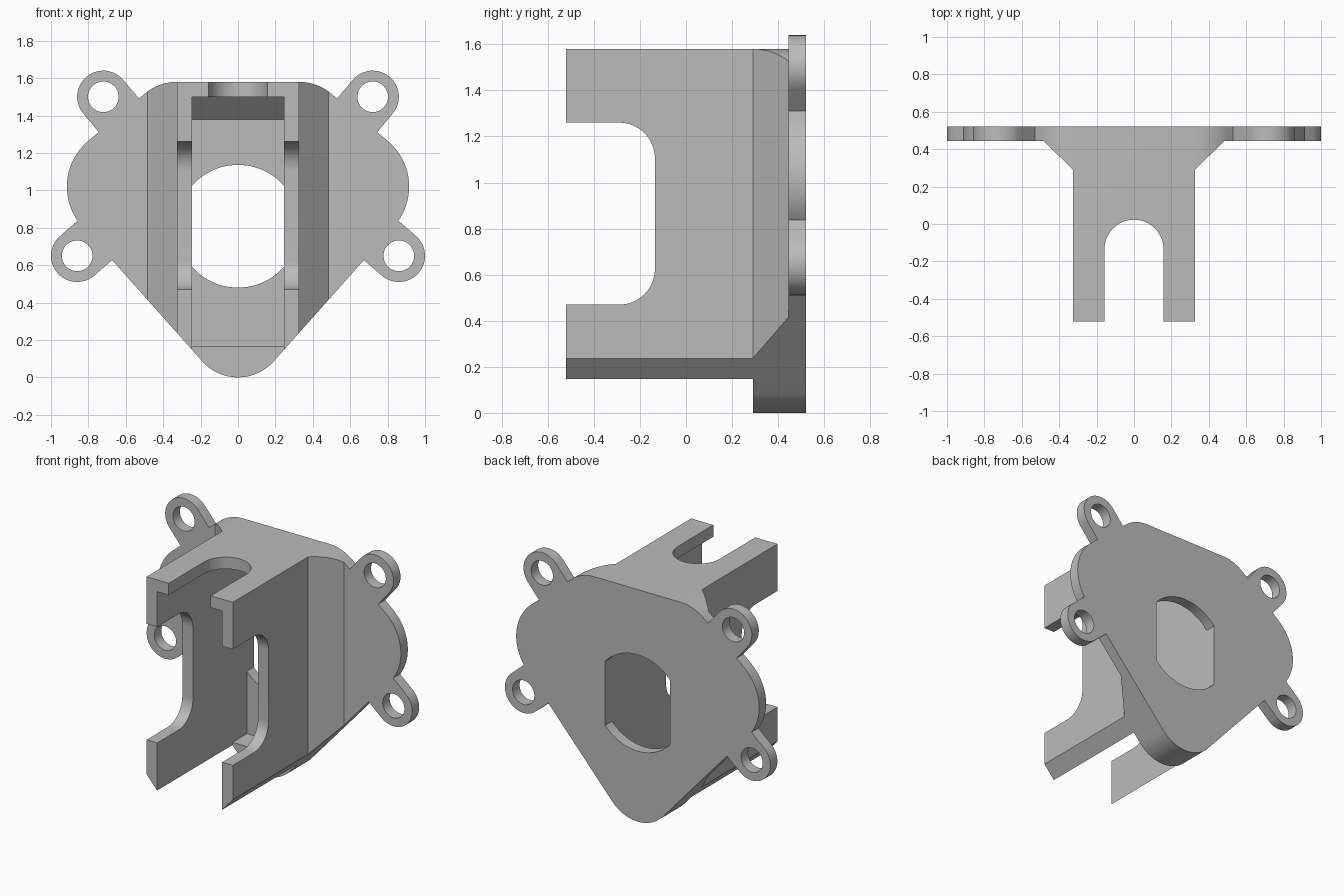
import bpy, bmesh
from math import sin, cos, radians, acos, degrees
from mathutils import Vector

if "Cube" in bpy.data.objects:
    bpy.data.objects.remove(bpy.data.objects["Cube"], do_unlink=True)


def arc(cx, cy, r, start, end, steps=16):
    angles = [radians(start + (end - start) * i / steps) for i in range(steps + 1)]
    return [(cx + r * cos(a), cy + r * sin(a)) for a in angles]


def prism(name, points, axis, lo, hi):
    """Extrude a flat profile along one axis."""
    place = {"X": lambda a, b, d: (d, a, b),
             "Y": lambda a, b, d: (a, d, b),
             "Z": lambda a, b, d: (a, b, d)}[axis]
    bm = bmesh.new()
    low = [bm.verts.new(place(a, b, lo)) for a, b in points]
    high = [bm.verts.new(place(a, b, hi)) for a, b in points]
    bm.faces.new(low)
    bm.faces.new(high)
    for i in range(len(points)):
        j = (i + 1) % len(points)
        bm.faces.new((low[i], low[j], high[j], high[i]))
    bmesh.ops.recalc_face_normals(bm, faces=bm.faces)
    mesh = bpy.data.meshes.new(name)
    bm.to_mesh(mesh)
    bm.free()
    obj = bpy.data.objects.new(name, mesh)
    bpy.context.collection.objects.link(obj)
    return obj


def combine(target, tool, operation):
    """Apply a boolean and throw the tool away."""
    mod = target.modifiers.new("cut", "BOOLEAN")
    mod.operation = operation
    mod.solver = "EXACT"
    mod.object = tool
    bpy.context.view_layer.objects.active = target
    bpy.ops.object.modifier_apply(modifier=mod.name)
    bpy.data.objects.remove(tool, do_unlink=True)


def mirrored(points):
    return points + [(-x, y) for x, y in reversed(points)]


FRONT, BACK, PLATE, STEP = -0.52, 0.52, 0.445, 0.29
WALL_OUT, WALL_IN = 0.325, 0.245

# Shield outline: rounded bottom, side bulge, rounded top corner
right_half = (arc(0, 0.256, 0.256, -90, -41)[1:]
              + arc(0.597, 1.02, 0.318, -41, 50, 28)
              + arc(WALL_OUT, 1.31, 0.27, 50, 90))
outline = mirrored(right_half) + [(0, 0)]
bracket = prism("mount_bracket", outline, "Y", FRONT, BACK)

# Plan shape: narrow arms, flared root, full-width back plate
plan = mirrored([(WALL_OUT, -0.7), (WALL_OUT, STEP), (0.485, PLATE),
                 (1.2, PLATE), (1.2, 0.7)])
combine(bracket, prism("plan_cutter", plan, "Z", -0.2, 1.8), "INTERSECT")

# Screw ears on both sides
EARS = [(0.72, 1.50, 50), (0.86, 0.65, -41)]
for side in (1, -1):
    for x, z, angle in EARS:
        tip = arc(x, z, 0.14, angle - 90, angle + 90, 24)
        back = Vector((cos(radians(angle)), sin(radians(angle)))) * 0.22
        ear = tip + [(tip[-1][0] - back.x, tip[-1][1] - back.y),
                     (tip[0][0] - back.x, tip[0][1] - back.y)]
        ear = [(side * a, b) for a, b in ear]
        combine(bracket, prism("screw_ear", ear, "Y", PLATE, BACK), "UNION")
for side in (1, -1):
    for x, z, angle in EARS:
        hole = arc(side * x, z, 0.082, 0, 360, 40)[:-1]
        combine(bracket, prism("screw_hole", hole, "Y", 0.3, 0.7), "DIFFERENCE")

# Inner channel with bottom ledge and sloped roof corner
channel = [(-0.7, -0.2), (STEP, -0.2), (STEP, 0.165), (PLATE, 0.165),
           (PLATE, 1.38), (PLATE - 0.12, 1.5), (-0.7, 1.5)]
combine(bracket, prism("channel", channel, "X", -WALL_IN, WALL_IN), "DIFFERENCE")

# Rounded notch through both arms
notch = ([(-0.7, 0.47)] + arc(-0.29, 0.625, 0.155, -90, 0)
         + arc(-0.29, 1.105, 0.155, 0, 90) + [(-0.7, 1.26)])
combine(bracket, prism("arm_notch", notch, "X", -0.6, 0.6), "DIFFERENCE")

# Round-ended slot in the roof
slot = [(0.158, -0.7)] + arc(0, -0.135, 0.158, 0, 180, 32) + [(-0.158, -0.7)]
combine(bracket, prism("roof_slot", slot, "Z", 1.44, 1.8), "DIFFERENCE")

# Flat-sided round opening in the back plate
radius = 0.328
flat = degrees(acos(WALL_IN / radius))
opening = (arc(0, 0.808, radius, flat, 180 - flat, 24)
           + arc(0, 0.808, radius, 180 + flat, 360 - flat, 24))
combine(bracket, prism("plate_opening", opening, "Y", 0.42, 0.7), "DIFFERENCE")

# Plain grey finish
grey = bpy.data.materials.new("plain_grey")
grey.use_nodes = True
colour = (0.5, 0.5, 0.5, 1)
grey.diffuse_color = colour
grey.node_tree.nodes["Principled BSDF"].inputs["Base Color"].default_value = colour
bracket.data.materials.clear()
bracket.data.materials.append(grey)

bpy.ops.object.select_all(action="DESELECT")
bracket.select_set(True)
bpy.context.view_layer.objects.active = bracket
bpy.ops.object.shade_smooth_by_angle(angle=radians(25))
